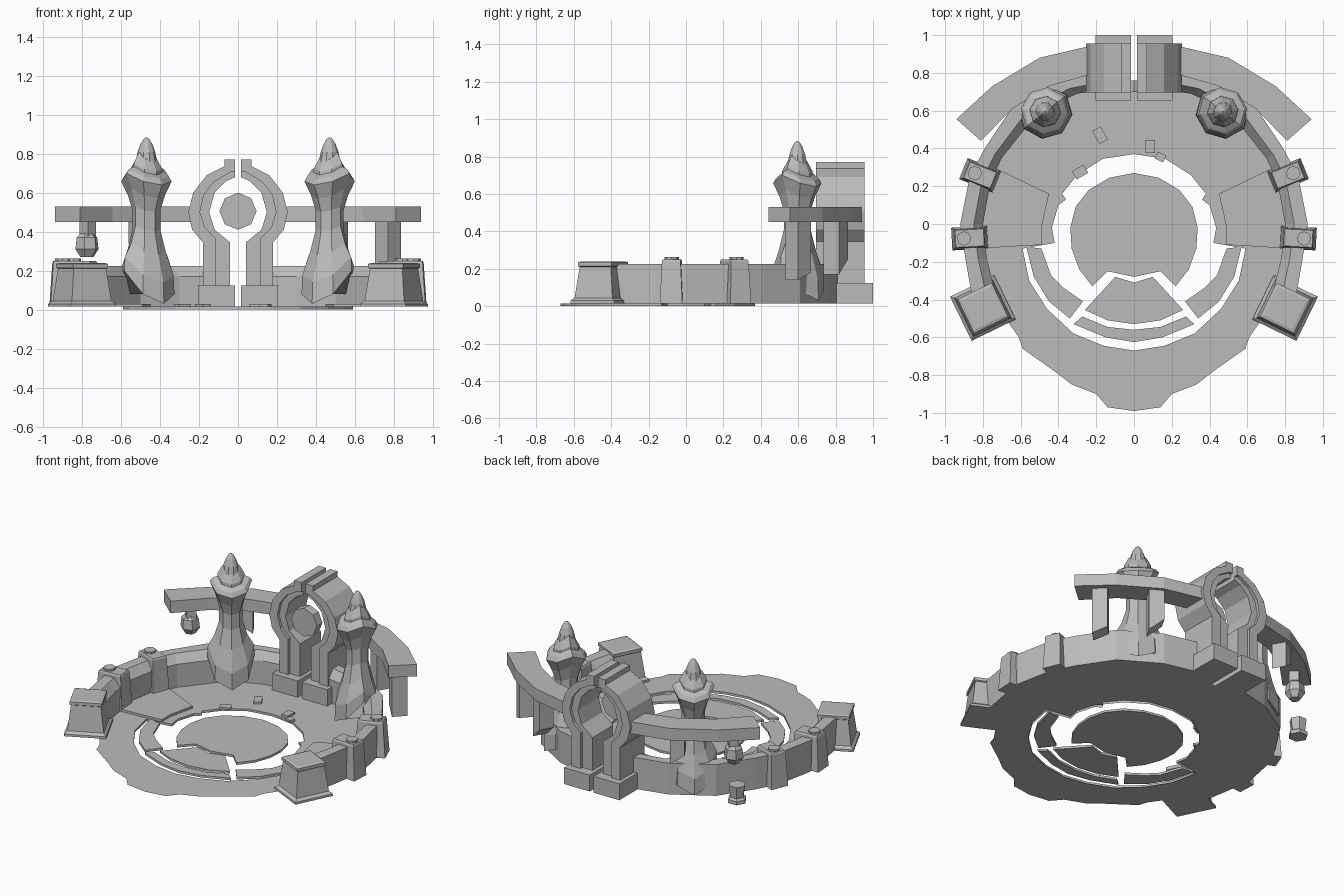
import bpy, bmesh, math
from mathutils import Vector

cube = bpy.data.objects.get("Cube")
if cube:
    bpy.data.objects.remove(cube)

stone = bpy.data.materials.new("grey_stone")
stone.use_nodes = True
GREY = (0.5, 0.5, 0.5, 1)
stone.diffuse_color = GREY
stone.node_tree.nodes["Principled BSDF"].inputs["Base Color"].default_value = GREY
GROUND = 0.015


def finish(name, bm, mirror=False):
    mesh = bpy.data.meshes.new(name)
    bm.to_mesh(mesh)
    bm.free()
    mesh.materials.append(stone)
    obj = bpy.data.objects.new(name, mesh)
    bpy.context.collection.objects.link(obj)
    if mirror:
        obj.modifiers.new("mirror", "MIRROR").use_mirror_merge = False
    return obj


def loft(name, rings, mirror=False):
    """Skin a row of equal rings and cap both ends."""
    bm = bmesh.new()
    rows = [[bm.verts.new(p) for p in ring] for ring in rings]
    n = len(rows[0])
    for a, b in zip(rows, rows[1:]):
        for i in range(n):
            j = (i + 1) % n
            bm.faces.new((a[i], a[j], b[j], b[i]))
    bm.faces.new(rows[0])
    bm.faces.new(rows[-1])
    bmesh.ops.recalc_face_normals(bm, faces=bm.faces)
    return finish(name, bm, mirror)


def slab(name, pts, z0, z1, mirror=False):
    return loft(name, [[(x, y, z) for x, y in pts] for z in (z0, z1)], mirror)


def plate(name, pts, y0, y1, mirror=False):
    return loft(name, [[(x, y, z) for x, z in pts] for y in (y0, y1)], mirror)


def ngon(cx, cy, r, n, turn=0.0):
    return [(cx + r * math.cos(math.tau * i / n + turn),
             cy + r * math.sin(math.tau * i / n + turn)) for i in range(n)]


def rect(cx, cy, w, d, deg):
    c, s = math.cos(math.radians(deg)), math.sin(math.radians(deg))
    return [(cx + c * u * w / 2 - s * v * d / 2, cy + s * u * w / 2 + c * v * d / 2)
            for u, v in ((-1, -1), (1, -1), (1, 1), (-1, 1))]


def symmetric(half):
    """Complete an outline whose first and last points lie on x = 0."""
    return half + [(-x, y) for x, y in reversed(half[1:-1])]


# Floor: thin sheet with a short skirt round the sunken middle
outer = [(0, -.99), (.14, -.97), (.2, -.9), (.33, -.85), (.42, -.78), (.59, -.66),
         (.61, -.6), (.68, -.5), (.78, -.25), (.83, .05), (.76, .33), (.55, .6),
         (.28, .72), (0, .75)]
inner = [(0, .37), (.165, .345), (.3, .26), (.38, .16), (.36, .13), (.4, .1),
         (.435, -.02), (.42, -.1), (.59, -.13), (.555, -.3), (.46, -.45),
         (.32, -.58), (.16, -.645), (0, -.67)]
bm = bmesh.new()
top = [bm.verts.new((x, y, GROUND)) for x, y in outer + inner]
bm.faces.new(top)
edge = top[len(outer):]
low = [bm.verts.new((v.co.x, v.co.y, 0)) for v in edge]
for i in range(len(edge) - 1):
    bm.faces.new((edge[i + 1], edge[i], low[i], low[i + 1]))
finish("floor", bm, True)

# Middle disc with its front notch, and the inlaid floor pieces
disc = [(0, .27), (.13, .245), (.24, .18), (.31, .09), (.337, -.02), (.33, -.13),
        (.29, -.24), (.22, -.33), (.14, -.25), (0, -.28)]
slab("middle_disc", symmetric(disc), 0, GROUND)
slab("front_step", symmetric([(0, -.31), (.1, -.28), (.26, -.455), (.14, -.51), (0, -.53)]),
     0, GROUND)
slab("front_arc", symmetric([(0, -.56), (.14, -.545), (.275, -.49), (.32, -.53),
                             (.15, -.6), (0, -.625)]), 0, GROUND)
slab("side_arc", [(.49, -.13), (.57, -.12), (.53, -.28), (.45, -.41), (.34, -.5),
                  (.27, -.41), (.37, -.34), (.44, -.27)], 0, GROUND, True)
slab("side_platform", [(.45, .16), (.49, -.02), (.49, -.11), (.82, -.13),
                       (.82, .2), (.72, .29)], GROUND, .03, True)

# Loose floor chips
for x, y, w, d, deg in ((-.18, .47, .05, .08, 30), (-.285, .275, .07, .05, 30),
                        (.085, .41, .05, .07, 0), (.14, .355, .05, .04, -25)):
    slab("floor_chip", rect(x, y, w, d, deg), GROUND, .03)

# Curved wall with a chamfered inner top edge
path = [((.72, -.42), (.84, -.48)), ((.78, -.18), (.89, -.2)), ((.8, 0), (.92, 0)),
        ((.76, .22), (.87, .25)), ((.7, .35), (.79, .4)), ((.5, .6), (.65, .61)),
        ((.3, .69), (.4, .76)), ((.1, .72), (.1, .83))]
rings = []
for a, b in path:
    a, b = Vector(a), Vector(b)
    m = a.lerp(b, .4)
    rings.append([(a.x, a.y, GROUND), (a.x, a.y, .17), (m.x, m.y, .225),
                  (b.x, b.y, .225), (b.x, b.y, GROUND)])
loft("wall", rings, True)

# Wall buttresses with round studs
for x, y, deg in ((.87, -.075, -3), (.815, .258, 22)):
    loft("buttress", [[(px, py, z) for px, py in rect(x, y, w, d, deg)]
                      for z, w, d in ((GROUND, .19, .12), (.24, .16, .1), (.25, .15, .09))], True)
    c = math.cos(math.radians(deg)) * .03
    slab("stud", ngon(x + c, y + c * math.tan(math.radians(deg)), .038, 8), .25, .262, True)

# End pedestals on sloped plinths
loft("pedestal", [[(px, py, z) for px, py in rect(.8, -.445, s, s, -26)]
                  for z, s in ((GROUND, .26), (.03, .26), (.045, .225), (.21, .185),
                               (.215, .2), (.235, .2), (.24, .17))], True)

# Overhead beam
beam = [((.81, .44), (.94, .555)), ((.645, .61), (.75, .73)), ((.45, .73), (.5, .88)),
        ((.2, .8), (.2, .95))]
loft("beam", [[(a[0], a[1], .45), (a[0], a[1], .53), (b[0], b[1], .53), (b[0], b[1], .45)]
              for a, b in beam], True)


# Broken posts under the beam, each with a slanted lower end
def post(name, x, y, size, deg, z, slant):
    foot = rect(x, y, size, size, deg)
    loft(name, [[(px, py, z + (slant if i in (0, 3) else 0)) for i, (px, py) in enumerate(foot)],
                [(px, py, .46) for px, py in foot]])


post("long_post", .77, .6, .095, -45, .14, .04)
post("back_post", .5, .8, .095, -30, .17, .08)
post("short_post", -.77, .6, .06, 45, .36, 0)
post("short_back_post", -.5, .8, .09, 30, .28, .06)
loft("post_stump", [[(px, py, z) for px, py in ngon(-.775, .6, r, 6, .3)]
                    for z, r in ((.27, .035), (.31, .062), (.37, .055), (.39, .035))])
loft("fallen_stump", [[(px, py, z) for px, py in ngon(-.8, .6, r, 6)]
                      for z, r in ((GROUND, .06), (.04, .06), (.05, .045), (.13, .055))])

# Split ring gate: outer band, recessed inner band and foot blocks
rim = [(.015, .77), (.07, .77), (.07, .735), (.16, .69), (.23, .6), (.255, .5),
       (.235, .41), (.18, .345), (.18, .12)]
middle = [(.115, .12), (.115, .365), (.17, .42), (.195, .5), (.175, .59),
          (.125, .655), (.04, .705), (.015, .705)]
hole = [(.015, .68), (.06, .66), (.12, .6), (.148, .5), (.12, .41), (.04, .345), (.04, .12)]
plate("gate_outer_band", rim + middle, .695, .955, True)
plate("gate_inner_band", middle + hole, .715, .935, True)
slab("gate_foot", [(.015, .655), (.205, .655), (.205, 1), (.015, 1)], GROUND, .125, True)
plate("gate_core", ngon(0, .505, .095, 8), .70, .76)

# Pillars: eight-sided, with prow-like points facing in and out
PX, PY = .47, .595
facing = math.atan2(-PY, -PX)


def prow_ring(z, r, drop):
    ring = []
    for i in range(8):
        t = math.tau * i / 8
        ring.append((PX + r * math.cos(t + facing), PY + r * math.sin(t + facing),
                     z - drop * abs(math.cos(t))))
    return ring


loft("pillar", [prow_ring(*p) for p in (
    (.2, .145, .17), (.27, .14, .13), (.34, .1, .06), (.43, .072, .03), (.53, .072, .03),
    (.62, .095, .05), (.7, .13, .06), (.72, .115, .05), (.74, .07, .04))], True)
loft("pillar_hood", [prow_ring(*p) for p in (
    (.68, .085, .02), (.75, .082, .04), (.8, .055, .04), (.82, .03, .03))], True)
loft("pillar_tip", [[(px, py, z) for px, py in ngon(PX, PY, r, 10)] for z, r in (
    (.68, .06), (.76, .055), (.81, .045), (.85, .03), (.875, .015), (.883, .004))], True)
